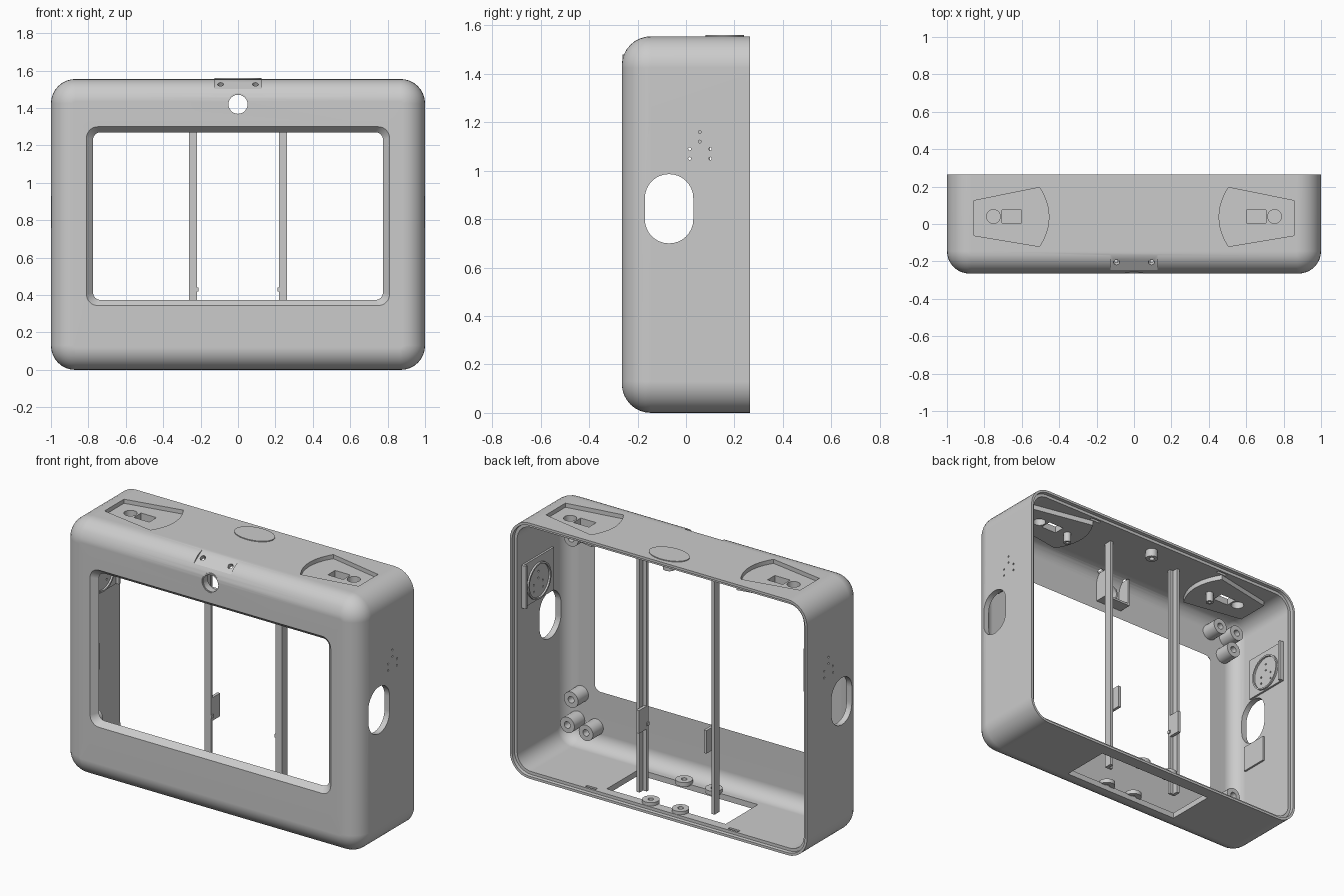
import bpy, bmesh, math
from mathutils import Matrix

if "Cube" in bpy.data.objects:
    bpy.data.objects.remove(bpy.data.objects["Cube"])

H = 1.555      # body height
T = 0.035      # wall thickness


def rrect(u, v, hu, hv, r, n=8):
    pts = []
    for k, (su, sv) in enumerate(((1, 1), (-1, 1), (-1, -1), (1, -1))):
        for i in range(n + 1):
            a = math.pi / 2 * (k + i / n)
            pts.append((u + su * (hu - r) + r * math.cos(a), v + sv * (hv - r) + r * math.sin(a)))
    return pts


def rect(u0, u1, v0, v1):
    return [(u0, v0), (u1, v0), (u1, v1), (u0, v1)]


def circle(u, v, ru, rv=None, n=32):
    rv = rv or ru
    return [(u + ru * math.cos(2 * math.pi * i / n), v + rv * math.sin(2 * math.pi * i / n)) for i in range(n)]


def place(axis, p, d):
    return {'x': (d, p[0], p[1]), 'y': (p[0], d, p[1]), 'z': (p[0], p[1], d)}[axis]


def loft(bm, rings, closed=False):
    """Skin equal-length rings; cap the ends unless closed."""
    loops = [[bm.verts.new(c) for c in ring] for ring in rings]
    n = len(loops[0])
    for a, b in zip(loops, loops[1:] + ([loops[0]] if closed else [])):
        for i in range(n):
            bm.faces.new((a[i], a[(i + 1) % n], b[(i + 1) % n], b[i]))
    if not closed:
        bm.faces.new(loops[0])
        bm.faces.new(loops[-1])


def prism(bm, axis, pts, a, b):
    loft(bm, [[place(axis, p, d) for p in pts] for d in (a, b)])


def tube(bm, axis, u, v, r, ri, a, b):
    loft(bm, [[place(axis, p, d) for p in circle(u, v, rad, n=24)]
              for rad, d in ((r, a), (r, b), (ri, b), (ri, a))], closed=True)


def finish(name, bm):
    bmesh.ops.recalc_face_normals(bm, faces=bm.faces)
    me = bpy.data.meshes.new(name)
    bm.to_mesh(me)
    bm.free()
    ob = bpy.data.objects.new(name, me)
    bpy.context.collection.objects.link(ob)
    return ob


def cut(targets, bm):
    cutter = finish("cutter", bm)
    cutter.hide_render = True
    for ob in targets:
        m = ob.modifiers.new("cut", 'BOOLEAN')
        m.operation, m.solver, m.object = 'DIFFERENCE', 'EXACT', cutter
        bpy.context.view_layer.objects.active = ob
        bpy.ops.object.modifier_apply(modifier=m.name)
    bpy.data.objects.remove(cutter)


# Body shell: one closed section swept through rounded rectangles
F, B, R = -0.265, 0.265, 0.12


def body_ring(y, i):
    return [place('y', p, y) for p in rrect(0, H / 2, 1 - i, H / 2 - i, 0.13 - i)]


rings = [[place('y', p, F + T) for p in rrect(0, 0.822, 0.775, 0.448, 0.04)],
         [place('y', p, F) for p in rrect(0, 0.822, 0.81, 0.478, 0.06)]]
for k in range(9):
    a = math.pi / 2 * k / 8
    rings.append(body_ring(F + R * (1 - math.cos(a)), R * (1 - math.sin(a))))
rings += [body_ring(B, 0), body_ring(B, 0.015), body_ring(B - 0.02, 0.017), body_ring(B - 0.02, T)]
for k in range(8, -1, -1):
    a = math.pi / 2 * k / 8
    rings.append(body_ring(F + R - (R - T) * math.cos(a), R - (R - T) * math.sin(a)))
bm = bmesh.new()
loft(bm, rings, closed=True)
shell = finish("body_shell", bm)


def pocket(s, k=1.0):
    """Fan-shaped outline of the top pockets, scaled by k."""
    pts = [(0.855, -0.062), (0.855, 0.125)]
    for i in range(13):
        t = 1 - i / 6
        pts.append((0.455 + 0.05 * t * t, 0.0375 + 0.158 * t))
    return [(s * (0.66 + (x - 0.66) * k), 0.0375 + (y - 0.0375) * k) for x, y in pts]


# Backing panels under the top pockets
bm = bmesh.new()
for s in (-1, 1):
    prism(bm, 'z', pocket(s, 1.1), 1.49, 1.5225)
panels = finish("pocket_backing_panels", bm)

# Speaker mounts on the inner side walls
bm = bmesh.new()
for s in (-1, 1):
    prism(bm, 'x', rect(-0.09, 0.2, 0.99, 1.25), s * 0.953, s * 0.967)
speakers = finish("speaker_plates", bm)

# First cuts: pockets, side openings, sensor hole, flat hatch, bottom opening, blind slots
bm = bmesh.new()
for s in (-1, 1):
    prism(bm, 'z', pocket(s), 1.53, 1.6)
    prism(bm, 'x', rrect(-0.07, 0.843, 0.1, 0.143, 0.099), s * 0.9, s * 1.1)
    for z0, z1 in ((0.02, 0.06), (1.50, 1.535)):
        prism(bm, 'z', rect(s * 0.48 - 0.035, s * 0.48 + 0.035, 0.215, 0.232), z0, z1)
prism(bm, 'y', circle(0, 1.42, 0.057), -0.3, -0.2)
prism(bm, 'x', [(-0.245, 1.50), (-0.165, 1.5535), (-0.30, 1.62)], -0.125, 0.125)
prism(bm, 'z', rect(-0.4, 0.4, -0.12, 0.19), -0.05, 0.08)
cut([shell], bm)

# Second cuts: pocket holes, speaker dots, hatch screw holes, bottom screw holes
bm = bmesh.new()
for s in (-1, 1):
    prism(bm, 'z', circle(s * 0.752, 0.04, 0.037), 1.45, 1.6)
    prism(bm, 'z', rect(s * 0.653 - 0.052, s * 0.653 + 0.052, 0.005, 0.075), 1.45, 1.6)
    for y, z in ((0.057, 1.16), (0.057, 1.12), (0.015, 1.09), (0.1, 1.09), (0.015, 1.05), (0.1, 1.05)):
        prism(bm, 'x', circle(y, z, 0.006, n=12), s * 0.9, s * 1.1)
    bmesh.ops.create_cone(bm, cap_ends=True, segments=20, radius1=0.016, radius2=0.016, depth=0.12,
                          matrix=Matrix.Translation((s * 0.093, -0.205, 1.527)) @ Matrix.Rotation(0.59, 4, 'X'))
cut([shell, panels, speakers], bm)

# Speaker discs and plate side lips
bm = bmesh.new()
for s in (-1, 1):
    tube(bm, 'x', 0.057, 1.105, 0.11, 0.1, s * 0.942, s * 0.956)
    prism(bm, 'x', rect(0.19, 0.205, 0.99, 1.25), s * 0.935, s * 0.967)
finish("speaker_rims", bm)

# Small plate under the left side opening
bm = bmesh.new()
prism(bm, 'x', rect(-0.14, 0.03, 0.53, 0.69), -0.967, -0.953)
finish("side_opening_plate", bm)

# Sensor hole ring and its bracket behind the front wall
bm = bmesh.new()
tube(bm, 'y', 0, 1.42, 0.06, 0.051, F + 0.003, F + T + 0.01)
finish("sensor_ring", bm)
bm = bmesh.new()
for s in (-1, 1):
    prism(bm, 'x', rect(-0.235, -0.15, 1.33, 1.5), s * 0.08, s * 0.092)
prism(bm, 'z', rect(-0.092, 0.092, -0.235, -0.15), 1.325, 1.338)
finish("sensor_bracket", bm)

# Oval button on top and the screw posts hanging from the roof
bm = bmesh.new()
prism(bm, 'z', circle(0, 0.16, 0.125, 0.08, 48), 1.54, 1.56)
finish("top_button", bm)
bm = bmesh.new()
tube(bm, 'z', 0, 0.16, 0.035, 0.015, 1.47, 1.525)
for s in (-1, 1):
    tube(bm, 'z', s * 0.54, 0.04, 0.022, 0.009, 1.43, 1.5)
finish("roof_posts", bm)

# Screw bosses on the inside of the front wall
bm = bmesh.new()
for s in (-1, 1):
    for x, z in ((0.865, 0.33), (0.89, 0.17), (0.765, 0.155), (0.865, 1.31), (0.89, 1.43), (0.765, 1.43)):
        tube(bm, 'y', s * x, z, 0.048, 0.02, -0.245, -0.13)
finish("screw_bosses", bm)

# Vertical guide rails with clips
bm = bmesh.new()
for s in (-1, 1):
    x = s * 0.24
    prism(bm, 'z', rect(x - 0.022, x + 0.022, 0.05, 0.066), 0.02, 1.53)
    prism(bm, 'z', rect(s * 0.242, s * 0.262, 0.066, 0.1), 0.02, 1.53)
    prism(bm, 'z', rect(s * 0.218, s * 0.236, 0.06, 0.14), 0.4, 0.54)
    prism(bm, 'z', rect(s * 0.212, s * 0.236, 0.05, 0.07), 0.42, 0.44)
finish("guide_rails", bm)

# Round screw tabs on the edges of the bottom opening
bm = bmesh.new()
for x in (-0.1, 0.1):
    for y in (-0.125, 0.195):
        tube(bm, 'z', x, y, 0.048, 0.016, 0.03, 0.055)
finish("bottom_tabs", bm)

# Shading
for ob in bpy.context.collection.objects:
    ob.select_set(True)
    bpy.context.view_layer.objects.active = ob
bpy.ops.object.shade_smooth_by_angle(angle=math.radians(30))
wn = shell.modifiers.new("weighted_normals", 'WEIGHTED_NORMAL')
wn.keep_sharp = True
